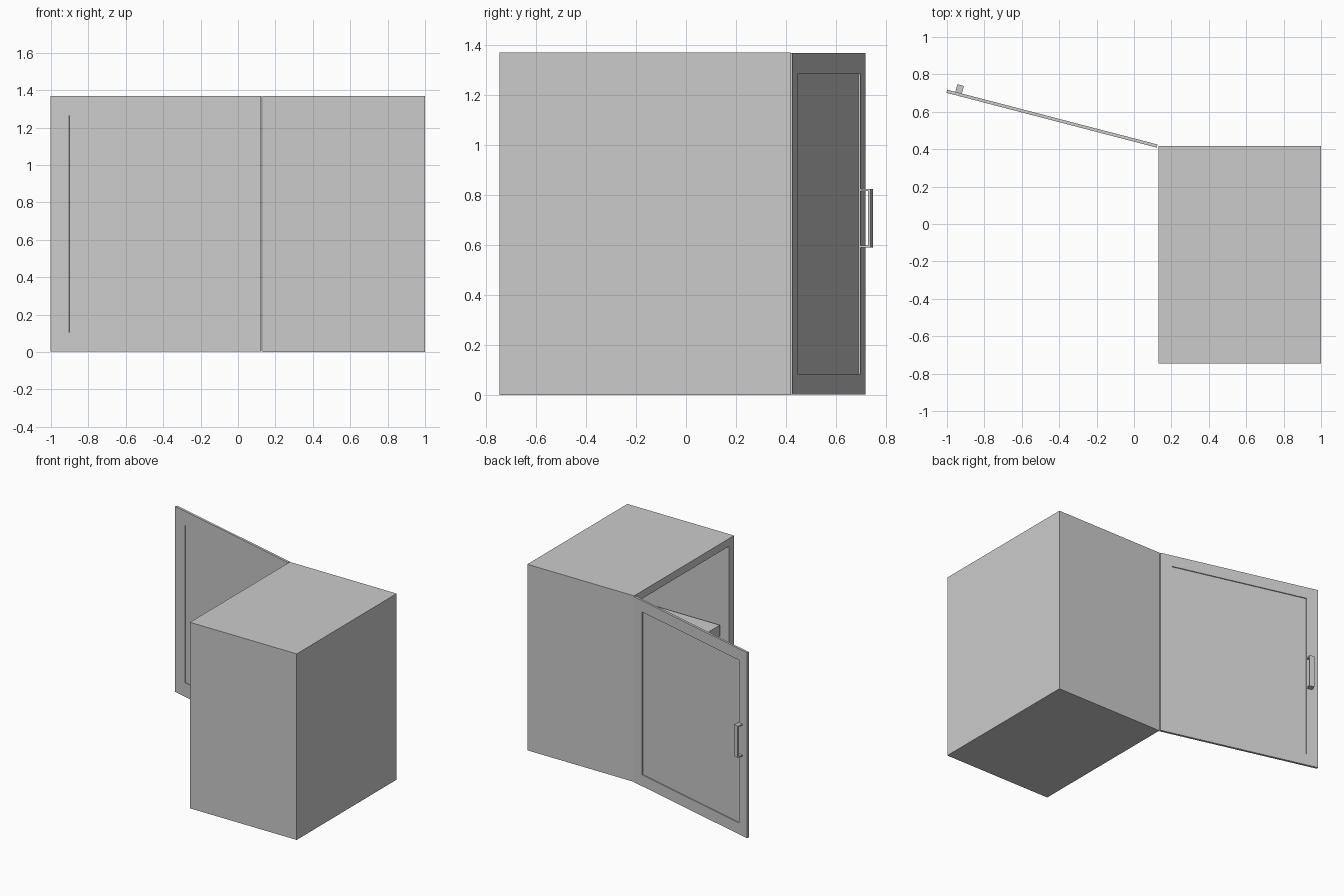
import bpy, bmesh, math
from mathutils import Matrix, Vector

if "Cube" in bpy.data.objects:
    bpy.data.objects.remove(bpy.data.objects["Cube"])

X0, X1, Y0, Y1, H = 0.13, 1.0, -0.745, 0.418, 1.37
WALL = 0.08


def box(name, lo, hi, recesses=(), matrix=None):
    """Box from corner to corner; recesses = (face normal, margin, depth)."""
    lo, hi = Vector(lo), Vector(hi)
    bm = bmesh.new()
    bmesh.ops.create_cube(bm, size=1)
    for v in bm.verts:
        v.co = (lo + hi) / 2 + v.co * (hi - lo)
    bm.normal_update()
    for normal, margin, depth in recesses:
        face = max(bm.faces, key=lambda f: f.normal.dot(Vector(normal)) * f.calc_area())
        bmesh.ops.inset_region(bm, faces=[face], thickness=margin)
        bm.normal_update()
        bmesh.ops.inset_region(bm, faces=[face], thickness=0.0002, depth=-depth)
        bm.normal_update()
    mesh = bpy.data.meshes.new(name)
    bm.to_mesh(mesh)
    bm.free()
    ob = bpy.data.objects.new(name, mesh)
    bpy.context.collection.objects.link(ob)
    if matrix:
        ob.matrix_world = matrix
    return ob


# Hollow cabinet, open towards -x
box("cabinet_body", (X0, Y0, 0), (X1, Y1, H), [((-1, 0, 0), WALL, X1 - X0 - WALL)])

# Middle shelf, set back from the opening
box("shelf", (0.19, Y0 + WALL, 0.645), (X1 - WALL, Y1 - WALL, 0.725))

# Swung-open door: local +x runs from the hinge to the free edge, local -y is outside
swing = Matrix.Translation((0.126, 0.425, 0)) @ Matrix.Rotation(math.pi - math.radians(14.6), 4, 'Z')
DOOR_W, DOOR_T = 1.162, 0.017
box("door", (0, 0, 0.002), (DOOR_W, DOOR_T, H - 0.002),
    [((0, -1, 0), 0.118, 0.007), ((0, 1, 0), 0.145, 0.005)], swing)

# Handle: upright bar on two short posts
S0, S1, Z0, Z1 = 1.081, 1.117, 0.59, 0.825
box("handle_bar", (S0, -0.042, Z0), (S1, -0.031, Z1), matrix=swing)
for name, z in (("lower", Z0), ("upper", Z1 - 0.009)):
    box("handle_post_" + name, (S0, -0.031, z), (S1, 0, z + 0.009), matrix=swing)
